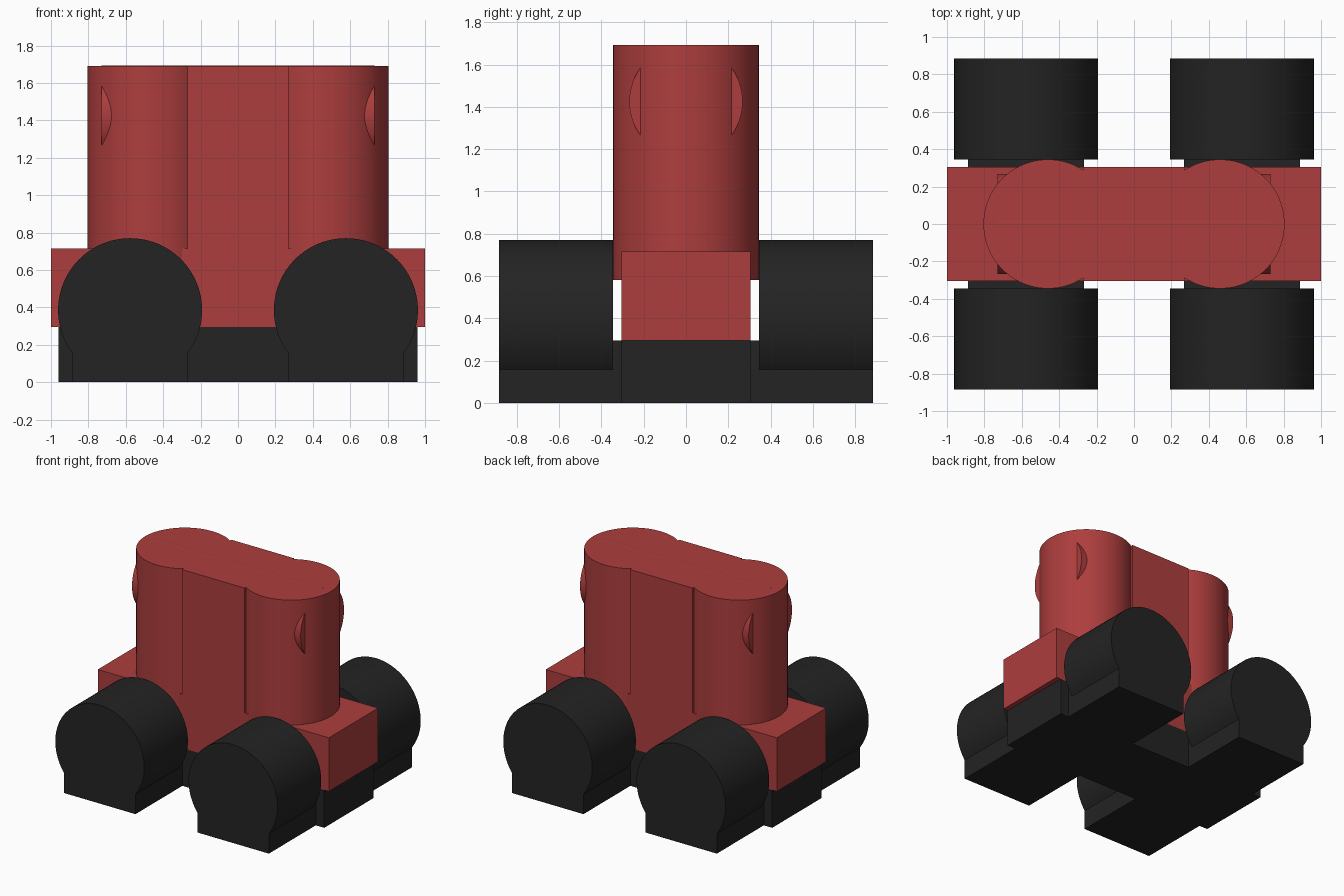
import bpy
import math

if "Cube" in bpy.data.objects:
    bpy.data.objects.remove(bpy.data.objects["Cube"])


def material(name, rgb):
    m = bpy.data.materials.new(name)
    m.diffuse_color = (*rgb, 1.0)
    m.use_nodes = True
    m.node_tree.nodes["Principled BSDF"].inputs["Base Color"].default_value = m.diffuse_color
    return m


RED = material("brick_red", (0.42, 0.047, 0.047))
BLACK = material("soft_black", (0.017, 0.017, 0.017))


def finish(name, mat):
    ob = bpy.context.object
    ob.name = name
    ob.data.materials.append(mat)
    return ob


def box(name, lo, hi, mat):
    """Box between two opposite corners."""
    center = [(a + b) / 2 for a, b in zip(lo, hi)]
    bpy.ops.mesh.primitive_cube_add(size=1, location=center)
    ob = finish(name, mat)
    ob.scale = [b - a for a, b in zip(lo, hi)]
    bpy.ops.object.transform_apply(location=False, rotation=False, scale=True)
    return ob


def cylinder(name, center, radius, length, axis, mat):
    """Smooth cylinder along a world axis."""
    rot = {"X": (0, math.pi / 2, 0), "Y": (math.pi / 2, 0, 0), "Z": (0, 0, 0)}[axis]
    bpy.ops.mesh.primitive_cylinder_add(vertices=96, radius=radius, depth=length,
                                        location=center, rotation=rot)
    bpy.ops.object.shade_smooth_by_angle(angle=math.radians(30))
    return finish(name, mat)


# Chassis and the red deck above it
box("chassis", (-0.96, -0.305, 0.0), (0.96, 0.305, 0.295), BLACK)
box("deck", (-1.0, -0.305, 0.295), (1.0, 0.305, 0.715), RED)

# Upright body: flat middle slab between two round columns
box("body_slab", (-0.27, -0.305, 0.715), (0.27, 0.305, 1.692), RED)

# Horizontal tube whose rim pokes through the columns
cylinder("cross_tube", (0, 0, 1.425), 0.268, 1.46, "X", RED)

for side, sx in (("left", -1), ("right", 1)):
    cylinder(f"column_{side}", (sx * 0.46, 0, (0.58 + 1.692) / 2),
             0.345, 1.692 - 0.58, "Z", RED)

    # Axle block under each pair of wheels
    xs = sorted((sx * 0.268, sx * 0.887))
    box(f"axle_block_{side}", (xs[0], -0.885, 0.0), (xs[1], 0.885, 0.295), BLACK)

    for end, sy in (("front", -1), ("back", 1)):
        cylinder(f"wheel_{end}_{side}", (sx * 0.577, sy * 0.615, 0.385),
                 0.385, 0.54, "Y", BLACK)
